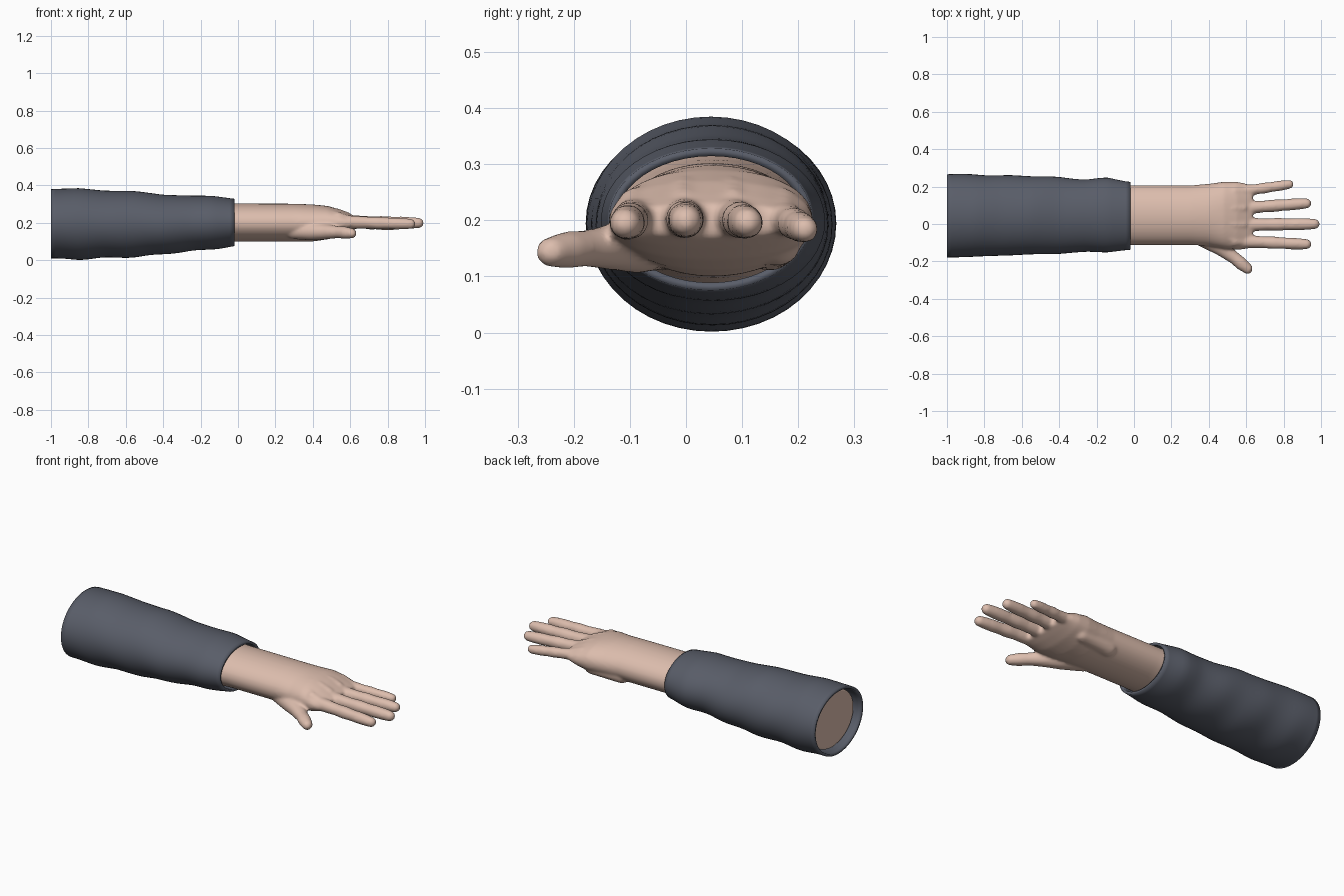
import bpy, bmesh
from math import sin, cos, pi
from mathutils import Vector

old = bpy.data.objects.get("Cube")
if old:
    bpy.data.objects.remove(old, do_unlink=True)


def material(name, colour):
    m = bpy.data.materials.new(name)
    m.use_nodes = True
    m.diffuse_color = (*colour, 1)
    m.node_tree.nodes["Principled BSDF"].inputs["Base Color"].default_value = (*colour, 1)
    return m


skin = material("skin", (0.72, 0.51, 0.42))
cloth = material("sleeve cloth", (0.10, 0.11, 0.14))


def sample(table, x):
    """Smoothly interpolate rows of (x, values...) at x."""
    for a, b in zip(table, table[1:]):
        if x <= b[0]:
            t = max(0, (x - a[0]) / (b[0] - a[0]))
            return [p + (q - p) * t for p, q in zip(a[1:], b[1:])]
    return table[-1][1:]


def loft(bm, rings, caps=True):
    loops = [[bm.verts.new(p) for p in ring] for ring in rings]
    n = len(loops[0])
    for a, b in zip(loops, loops[1:]):
        for i in range(n):
            j = (i + 1) % n
            bm.faces.new((a[i], a[j], b[j], b[i]))
    if caps:
        bm.faces.new(loops[0][::-1])
        bm.faces.new(loops[-1])


def section(x, y0, y1, z0, z1, power=1.0, n=40):
    """Rounded cross-section filling the given y and z limits."""
    ring = []
    for i in range(n):
        a = 2 * pi * i / n
        c, s = cos(a), sin(a)
        c = abs(c) ** power * (1 if c > 0 else -1)
        s = abs(s) ** power * (1 if s > 0 else -1)
        ring.append(Vector((x, (y0 + y1) / 2 + c * (y1 - y0) / 2,
                            (z0 + z1) / 2 + s * (z1 - z0) / 2)))
    return ring


def digit(bm, points, radii, flat=1.0, n=20):
    """Tapered tube through points, with rounded ends."""
    pts = [Vector(p) for p in points]
    d0, d1 = (pts[1] - pts[0]).normalized(), (pts[-1] - pts[-2]).normalized()
    stations = []
    for k in range(5):
        a = (k + 0.3) / 5.3 * pi / 2
        stations.append((pts[0] - d0 * radii[0] * cos(a), radii[0] * sin(a)))
    stations += list(zip(pts, radii))
    for k in range(5):
        a = (k + 1) / 5.3 * pi / 2
        stations.append((pts[-1] + d1 * radii[-1] * sin(a), radii[-1] * cos(a)))
    axis = (pts[-1] - pts[0]).normalized()
    side = Vector((0, 0, 1)).cross(axis).normalized()
    up = axis.cross(side)
    loft(bm, [[c + side * r * cos(2 * pi * i / n) + up * r * flat * sin(2 * pi * i / n)
               for i in range(n)] for c, r in stations])


def finish(name, bm, mat):
    bmesh.ops.recalc_face_normals(bm, faces=bm.faces)
    me = bpy.data.meshes.new(name)
    bm.to_mesh(me)
    bm.free()
    me.materials.append(mat)
    me.polygons.foreach_set("use_smooth", [True] * len(me.polygons))
    ob = bpy.data.objects.new(name, me)
    bpy.context.collection.objects.link(ob)
    return ob


# Sleeve: rippled cloth tube, limits are x, y0, y1, z0, z1
SLEEVE = [(-1.0, -.18, .268, .008, .38), (-.85, -.175, .265, .003, .386),
          (-.72, -.17, .26, .012, .372), (-.55, -.163, .258, .016, .37),
          (-.4, -.16, .25, .032, .35), (-.25, -.148, .238, .048, .345),
          (-.14, -.152, .248, .058, .345), (-.02, -.138, .226, .074, .328)]
bm = bmesh.new()
rings = []
for k in range(41):
    x = -1 + .98 * k / 40
    ring = section(x, *sample(SLEEVE, x), n=48)
    for i, p in enumerate(ring):
        a = 2 * pi * i / 48
        fold = .003 * sin(x * 26 + 2 * sin(a)) * (0.5 - 0.5 * sin(a - .6))
        p.y += cos(a) * fold
        p.z += sin(a) * fold
    rings.append(ring)
loft(bm, rings, caps=False)
sleeve = finish("sleeve", bm, cloth)
mod = sleeve.modifiers.new("soften", 'SMOOTH')
mod.iterations, mod.use_x = 2, False
mod = sleeve.modifiers.new("thickness", 'SOLIDIFY')
mod.thickness, mod.offset = .014, -1

# Forearm and palm
ARM = [(-.965, -.15, .238, .035, .355), (-.6, -.14, .235, .045, .34),
       (-.2, -.118, .212, .09, .31), (0, -.112, .207, .1, .303),
       (.3, -.112, .206, .1, .302), (.4, -.118, .215, .1, .298),
       (.48, -.13, .226, .112, .29), (.55, -.138, .226, .13, .27),
       (.6, -.134, .216, .152, .246), (.635, -.12, .2, .17, .228)]
bm = bmesh.new()
loft(bm, [section(r[0], *r[1:], power=.9 if r[0] > .45 else 1) for r in ARM])

# Fingers: root y, tip x, tip y, tip z, radius
FINGERS = [(-.092, .95, -.108, .194, .033), (-.004, .994, .0, .199, .034),
           (.084, .95, .110, .196, .033), (.172, .855, .212, .184, .029)]
for y, tx, ty, tz, r in FINGERS:
    root, tip = Vector((.56, y, .205)), Vector((tx - r * .85, ty, tz))
    shape = [(0, 1.1), (.2, 1.05), (.38, .95), (.52, 1.02), (.66, .92),
             (.78, .96), (.92, .9), (1, .82)]
    digit(bm, [root.lerp(tip, t) for t, _ in shape], [r * f for _, f in shape])
    # Knuckle and tendon on the back of the hand
    crest = .245 if abs(y) < .09 else .228
    digit(bm, [(.535, y, crest), (.585, y, crest - .012)], [.03, .024])
    digit(bm, [(.34, y * .45 + .03, crest + .03), (.45, y * .7 + .01, crest + .031),
               (.54, y, crest + .02)], [.012, .013, .011])

# Thumb and its fleshy base
digit(bm, [(.30, -.045, .155), (.40, -.088, .153), (.47, -.13, .152), (.535, -.18, .15),
           (.575, -.213, .147), (.607, -.238, .144)],
      [.045, .05, .043, .034, .035, .029], .95)

# Pads on the palm side
digit(bm, [(.3, .15, .155), (.48, .165, .16)], [.045, .04])
hand = finish("hand_and_forearm", bm, skin)
mod = hand.modifiers.new("blend", 'REMESH')
mod.mode, mod.voxel_size, mod.use_smooth_shade = 'VOXEL', .0075, True
mod = hand.modifiers.new("soften", 'SMOOTH')
mod.factor, mod.iterations = .5, 8
